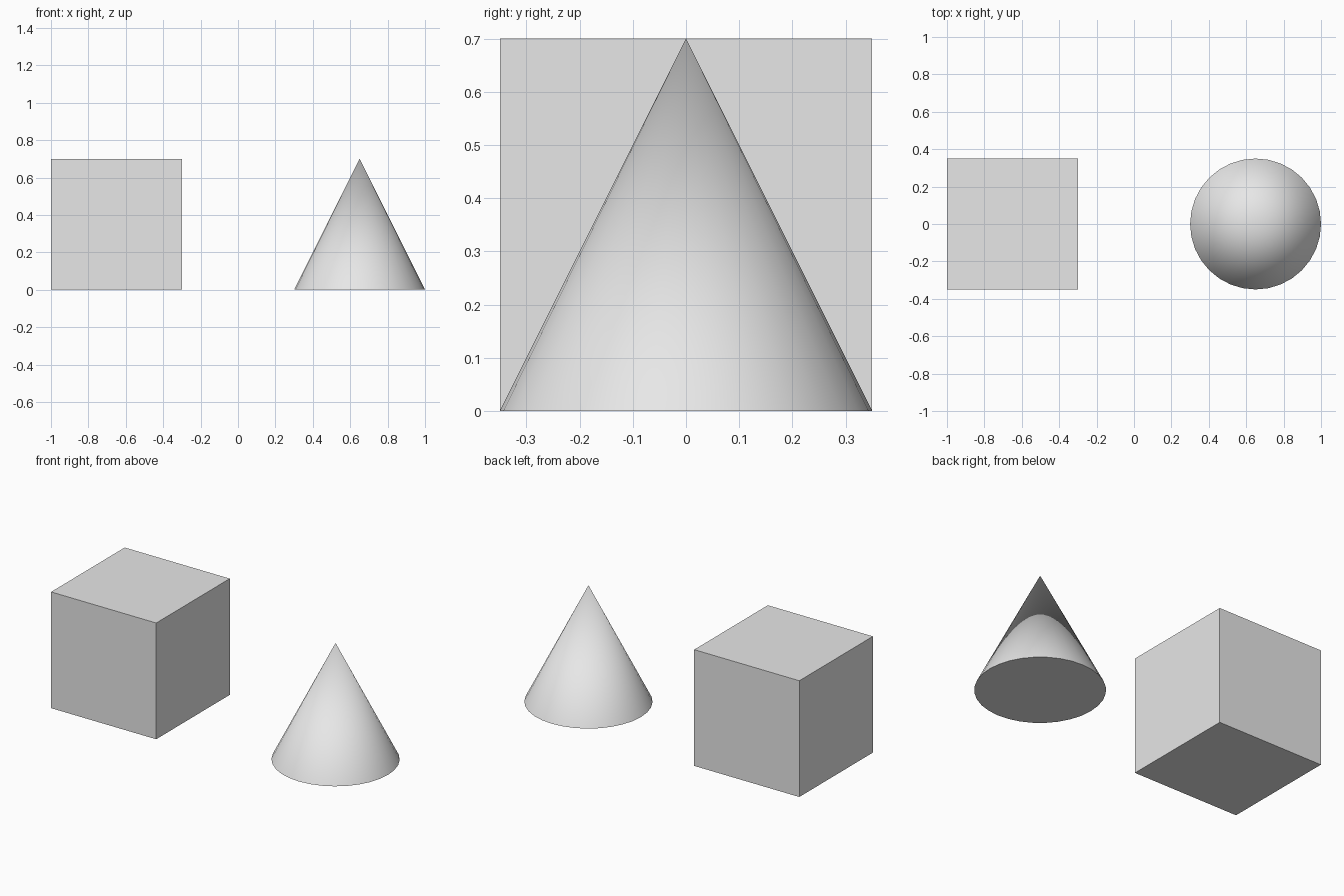
import bpy

# Remove the default object
default = bpy.data.objects.get("Cube")
if default:
    bpy.data.objects.remove(default, do_unlink=True)

SIZE = 0.7           # edge of the block, height and diameter of the cone
OFFSET = 0.65        # distance of each solid from the middle

# Plain grey shared by both solids
grey = bpy.data.materials.new("light grey")
grey.use_nodes = True
colour = (0.8, 0.8, 0.8, 1.0)
grey.diffuse_color = colour
grey.node_tree.nodes["Principled BSDF"].inputs["Base Color"].default_value = colour


def finish(name):
    """Name the newly added solid and give it the grey."""
    solid = bpy.context.object
    solid.name = solid.data.name = name
    solid.data.materials.append(grey)
    return solid


# Flat-sided block on the right
bpy.ops.mesh.primitive_cube_add(size=SIZE, location=(-OFFSET, 0, SIZE / 2))
finish("block")

# Smooth cone on the left, with a sharp rim around its base
bpy.ops.mesh.primitive_cone_add(vertices=32, radius1=SIZE / 2, radius2=0,
                                depth=SIZE, location=(OFFSET, 0, SIZE / 2))
finish("cone")
bpy.ops.object.shade_smooth_by_angle()
